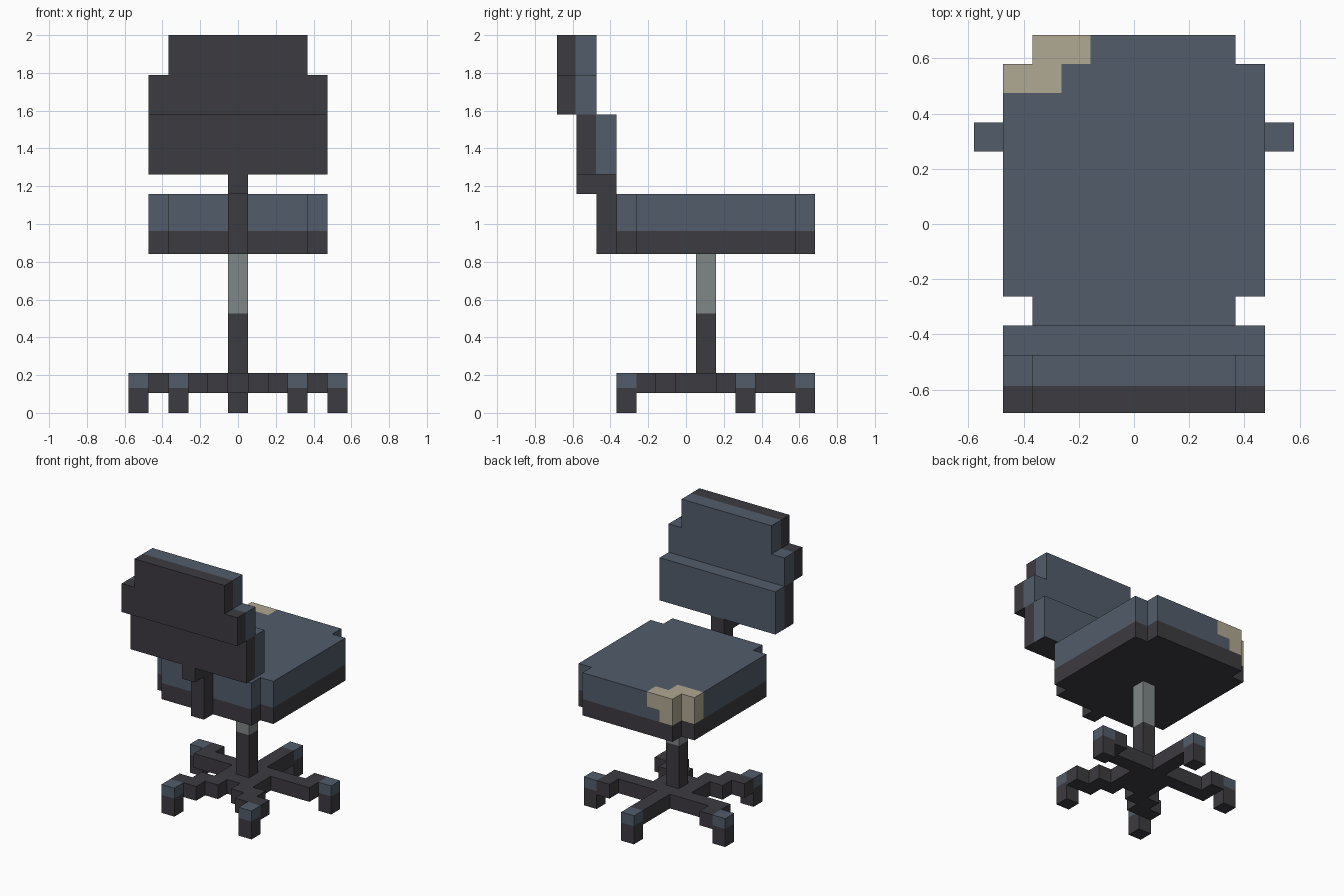
import bpy, bmesh
from mathutils import Vector

cube = bpy.data.objects.get("Cube")
if cube:
    bpy.data.objects.remove(cube, do_unlink=True)

U = 2 / 19  # size of one block


def material(name, color):
    m = bpy.data.materials.new(name)
    m.use_nodes = True
    m.diffuse_color = (*color, 1)
    m.node_tree.nodes["Principled BSDF"].inputs["Base Color"].default_value = (*color, 1)
    return m


MATS = [material("dark_plastic", (.046, .043, .051)),
        material("blue_fabric", (.084, .107, .147)),
        material("grey_metal", (.216, .238, .238)),
        material("tan_patch", (.434, .392, .287))]
DARK, BLUE, GREY, TAN = range(4)


def finish(name, bm, cuts, rule):
    """Scale blocks to units, slice at the colour borders, colour faces by rule."""
    bmesh.ops.scale(bm, vec=(U, U, U), verts=bm.verts)
    for axis, pos in cuts:
        normal = Vector([axis == a for a in "xyz"])
        bmesh.ops.bisect_plane(bm, geom=bm.verts[:] + bm.edges[:] + bm.faces[:],
                               plane_co=normal * pos, plane_no=normal, dist=1e-5)
    bmesh.ops.recalc_face_normals(bm, faces=bm.faces)
    for f in bm.faces:
        f.material_index = rule(f.calc_center_median())
    mesh = bpy.data.meshes.new(name)
    bm.to_mesh(mesh)
    bm.free()
    for m in MATS:
        mesh.materials.append(m)
    ob = bpy.data.objects.new(name, mesh)
    bpy.context.collection.objects.link(ob)


def prism(name, points, direction, cuts, rule):
    bm = bmesh.new()
    face = bm.faces.new([bm.verts.new(p) for p in points])
    res = bmesh.ops.extrude_face_region(bm, geom=[face], use_keep_orig=True)
    verts = [v for v in res["geom"] if isinstance(v, bmesh.types.BMVert)]
    bmesh.ops.translate(bm, vec=direction, verts=verts)
    finish(name, bm, cuts, rule)


def blocks(name, cells, cuts, rule):
    """Join unit blocks, keeping only the outer faces."""
    bm = bmesh.new()
    cells = set(cells)
    for c in cells:
        for axis in range(3):
            for side in (-1, 1):
                step = Vector([side * (i == axis) for i in range(3)])
                if tuple(int(a + b) for a, b in zip(c, step)) in cells:
                    continue
                a = Vector([(i == (axis + 1) % 3) / 2 for i in range(3)])
                b = Vector([(i == (axis + 2) % 3) / 2 for i in range(3)])
                mid = Vector(c) + Vector((0, 0, .5)) + step / 2
                ring = [mid - a - b, mid + a - b, mid + a + b, mid - a + b]
                bm.faces.new([bm.verts.new(p) for p in ring])
    bmesh.ops.remove_doubles(bm, verts=bm.verts, dist=1e-4)
    finish(name, bm, cuts, rule)


def rule_dark(c):
    return DARK


# Star base: stepped arms mirrored left and right, plus one straight arm
half = [(1, 1), (1, 0), (1, -1), (2, -1), (2, -2), (3, -2), (3, -3),
        (1, 2), (2, 2), (3, 2), (4, 2), (4, 3), (5, 3)]
arms = [(s * x, y) for x, y in half for s in (-1, 1)] + [(0, y) for y in range(7)]
feet = [(3, -3), (-3, -3), (5, 3), (-5, 3), (0, 6)]
CAP = .133


def foot_rule(c):
    near = any(max(abs(c.x / U - x), abs(c.y / U - y)) < .51 for x, y in feet)
    return BLUE if near and c.z > CAP else DARK


blocks("star_base", [(x, y, 1) for x, y in arms] + [(x, y, 0) for x, y in feet],
       [("z", CAP)], foot_rule)

# Gas lift column
blocks("lift_column", [(0, 1, z) for z in range(2, 8)], [],
       lambda c: GREY if c.z > 5 * U else DARK)

# Seat with notched corners, dark pan below and a worn corner patch
PAN, FOLD = .962, 1.05
quarter = [(4.5, 5.5), (3.5, 5.5), (3.5, 6.5)]
right = [(4.5, -2.5)] + quarter
outline = [(3.5, -3.5), (3.5, -2.5)] + right
outline += [(-x, y) for x, y in reversed(outline)]


def seat_rule(c):
    if c.z < PAN:
        return DARK
    limit = -1.5 if c.y > 5.6 * U and c.z > FOLD else -2.5
    return TAN if c.y > 4.5 * U and c.x < limit * U else BLUE


prism("seat", [(x, y, 8) for x, y in outline], (0, 0, 3),
      [("z", PAN), ("z", FOLD), ("x", -1.5 * U), ("x", -2.5 * U),
       ("y", 4.5 * U), ("y", 5.5 * U)], seat_rule)

# Bracket joining seat and backrest
blocks("back_bracket", [(0, -4, z) for z in range(8, 12)] + [(0, -5, 11)], [], rule_dark)


# Backrest: dark shell with blue padding
def shell_rule(border, bottom):
    return lambda c: BLUE if c.y > border and c.z > bottom * U + .001 else DARK


LOW, HIGH = -.477, -.586
prism("lower_backrest", [(-4.5, -5.5, 12), (4.5, -5.5, 12), (4.5, -5.5, 15), (-4.5, -5.5, 15)],
      (0, 2, 0), [("y", LOW)], shell_rule(LOW, 12))
side = [(4.5, 15), (4.5, 17), (3.5, 17), (3.5, 19)]
side += [(-x, z) for x, z in reversed(side)]
prism("upper_backrest", [(x, -6.5, z) for x, z in side], (0, 2, 0),
      [("y", HIGH)], shell_rule(HIGH, 15))
